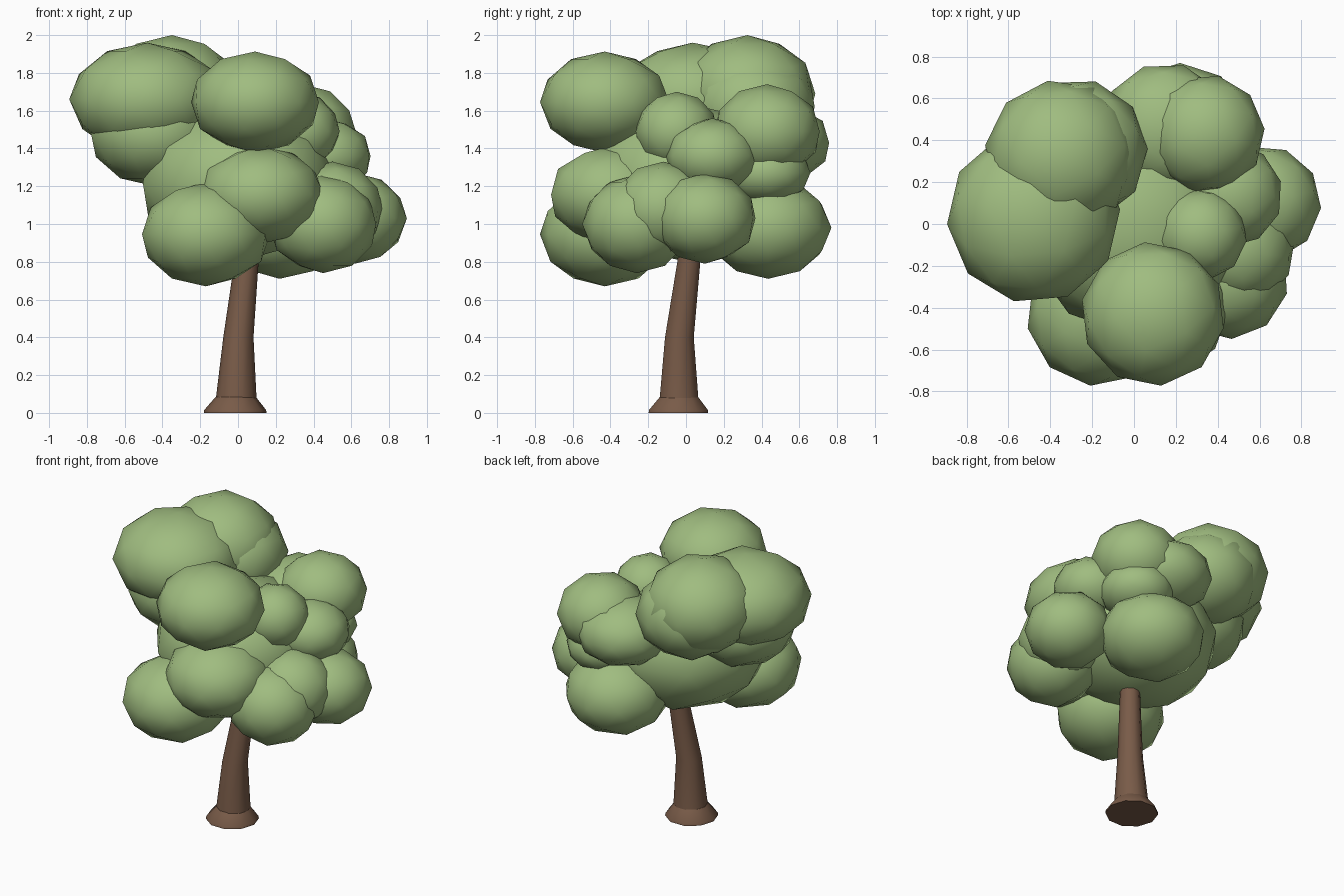
import bpy, bmesh, math
from mathutils import Matrix, Vector

cube = bpy.data.objects.get("Cube")
if cube:
    bpy.data.objects.remove(cube, do_unlink=True)


def material(name, colour):
    mat = bpy.data.materials.new(name)
    mat.use_nodes = True
    mat.diffuse_color = (*colour, 1)
    bsdf = next(n for n in mat.node_tree.nodes if n.type == 'BSDF_PRINCIPLED')
    bsdf.inputs["Base Color"].default_value = (*colour, 1)
    bsdf.inputs["Roughness"].default_value = 0.9
    return mat


def add_object(name, bm, mat, sharp_angle):
    bmesh.ops.recalc_face_normals(bm, faces=bm.faces)
    mesh = bpy.data.meshes.new(name)
    bm.to_mesh(mesh)
    bm.free()
    mesh.materials.append(mat)
    obj = bpy.data.objects.new(name, mesh)
    bpy.context.collection.objects.link(obj)
    bpy.ops.object.select_all(action='DESELECT')
    obj.select_set(True)
    bpy.context.view_layer.objects.active = obj
    bpy.ops.object.shade_smooth_by_angle(angle=math.radians(sharp_angle))
    return obj


def leaf_clump(name, centre, radius, height, turn):
    """Faceted ball squashed to the given half height."""
    bm = bmesh.new()
    bmesh.ops.create_icosphere(bm, subdivisions=2, radius=1)
    shape = (Matrix.Translation(centre) @ Matrix.Rotation(turn, 4, 'Z')
             @ Matrix.Diagonal((radius, radius, height, 1)))
    bmesh.ops.transform(bm, matrix=shape, verts=bm.verts)
    add_object(name, bm, leaf, 60)


def lofted_tube(name, rings, sides):
    """Capped tube through rings of (x, y, z, radius)."""
    bm = bmesh.new()
    loops = []
    for x, y, z, r in rings:
        angles = [math.tau * i / sides for i in range(sides)]
        loops.append([bm.verts.new((x + r * math.cos(a), y + r * math.sin(a), z))
                      for a in angles])
    for low, high in zip(loops, loops[1:]):
        for i in range(sides):
            j = (i + 1) % sides
            bm.faces.new((low[i], low[j], high[j], high[i]))
    bm.faces.new(loops[0][::-1])
    bm.faces.new(loops[-1])
    add_object(name, bm, bark, 40)


leaf = material("leaf green", (0.35, 0.505, 0.215))
bark = material("bark brown", (0.19, 0.105, 0.065))

# Leaning trunk and its flared foot
lofted_tube("trunk", [(-0.01, -0.037, 0.06, 0.109), (0.002, -0.035, 0.4, 0.08),
                      (0.045, 0.015, 0.8, 0.064), (0.05, 0.02, 1.0, 0.062)], 10)
lofted_tube("trunk_foot", [(-0.015, -0.04, 0, 0.166), (-0.015, -0.04, 0.015, 0.164),
                           (-0.012, -0.037, 0.085, 0.106)], 10)

# Foliage: name, centre, radius, half height
clumps = [
    ("crown_core", (0, 0, 1.22), 0.53, 0.42),
    ("crown_left", (-0.48, 0.035, 1.66), 0.415, 0.3),
    ("crown_top", (-0.35, 0.325, 1.69), 0.365, 0.31),
    ("under_left", (-0.44, 0.02, 1.48), 0.35, 0.28),
    ("crown_back_left", (-0.28, 0.35, 1.62), 0.345, 0.29),
    ("crown_front", (0.09, -0.43, 1.645), 0.345, 0.268),
    ("low_front_left", (-0.17, -0.43, 0.945), 0.345, 0.275),
    ("middle_front", (0.12, -0.39, 1.155), 0.338, 0.26),
    ("low_front_right", (0.45, -0.26, 1.0), 0.29, 0.26),
    ("middle_right", (0.5, -0.12, 1.08), 0.27, 0.25),
    ("low_right", (0.62, 0.1, 1.03), 0.275, 0.24),
    ("low_back", (0.22, 0.435, 0.98), 0.335, 0.27),
    ("crown_back_right", (0.34, 0.43, 1.49), 0.285, 0.25),
    ("crown_inner", (0.32, -0.05, 1.49), 0.22, 0.21),
    ("upper_right", (0.46, 0.14, 1.36), 0.25, 0.2),
    ("upper_back", (0.15, 0.46, 1.43), 0.31, 0.22),
    ("middle_back", (0.33, 0.42, 1.27), 0.24, 0.17),
]
for index, (name, centre, radius, height) in enumerate(clumps):
    leaf_clump("foliage_" + name, Vector(centre), radius, height, index * 0.4)
